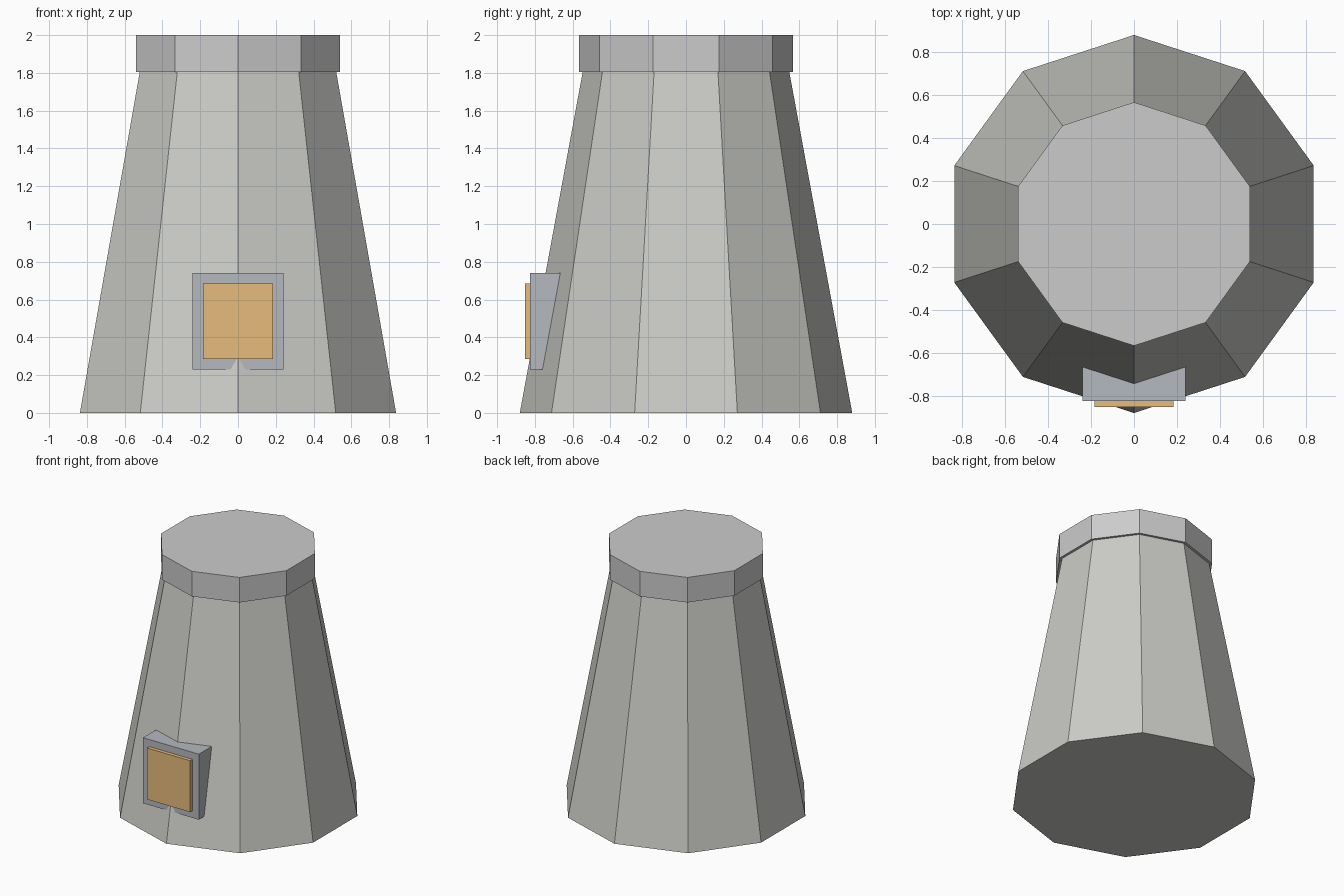
import bpy, math

if "Cube" in bpy.data.objects:
    bpy.data.objects.remove(bpy.data.objects["Cube"])


def paint(obj, name, rgb):
    mat = bpy.data.materials.new(name)
    mat.diffuse_color = (*rgb, 1)
    mat.use_nodes = True
    mat.node_tree.nodes["Principled BSDF"].inputs["Base Color"].default_value = mat.diffuse_color
    obj.data.materials.append(mat)


def ten_sided(name, r_low, r_high, z0, z1):
    # ten-sided solid with one corner pointing to the front
    bpy.ops.mesh.primitive_cone_add(vertices=10, radius1=r_low, radius2=r_high,
                                    depth=z1 - z0, location=(0, 0, (z0 + z1) / 2))
    obj = bpy.context.object
    obj.name = name
    return obj


def box(name, half_width, y0, y1, z0, z1):
    bpy.ops.mesh.primitive_cube_add(size=1, location=(0, (y0 + y1) / 2, (z0 + z1) / 2))
    obj = bpy.context.object
    obj.name = name
    obj.scale = (half_width * 2, y1 - y0, z1 - z0)
    bpy.ops.object.transform_apply(location=False, rotation=False, scale=True)
    return obj


# Tapered tower and its straight cap
body = ten_sided("tower_body", 0.88, 0.546, 0, 1.81)
paint(body, "warm_grey", (0.6, 0.6, 0.57))
cap = ten_sided("tower_cap", 0.567, 0.567, 1.805, 2.0)

# Window frame set into the wall, with a glowing pane on its face
frame = box("window_frame", 0.24, -0.825, -0.64, 0.23, 0.74)
paint(frame, "blue_grey", (0.46, 0.48, 0.51))
pane = box("window_pane", 0.185, -0.853, -0.80, 0.285, 0.685)
paint(pane, "warm_orange", (0.8, 0.5, 0.2))
